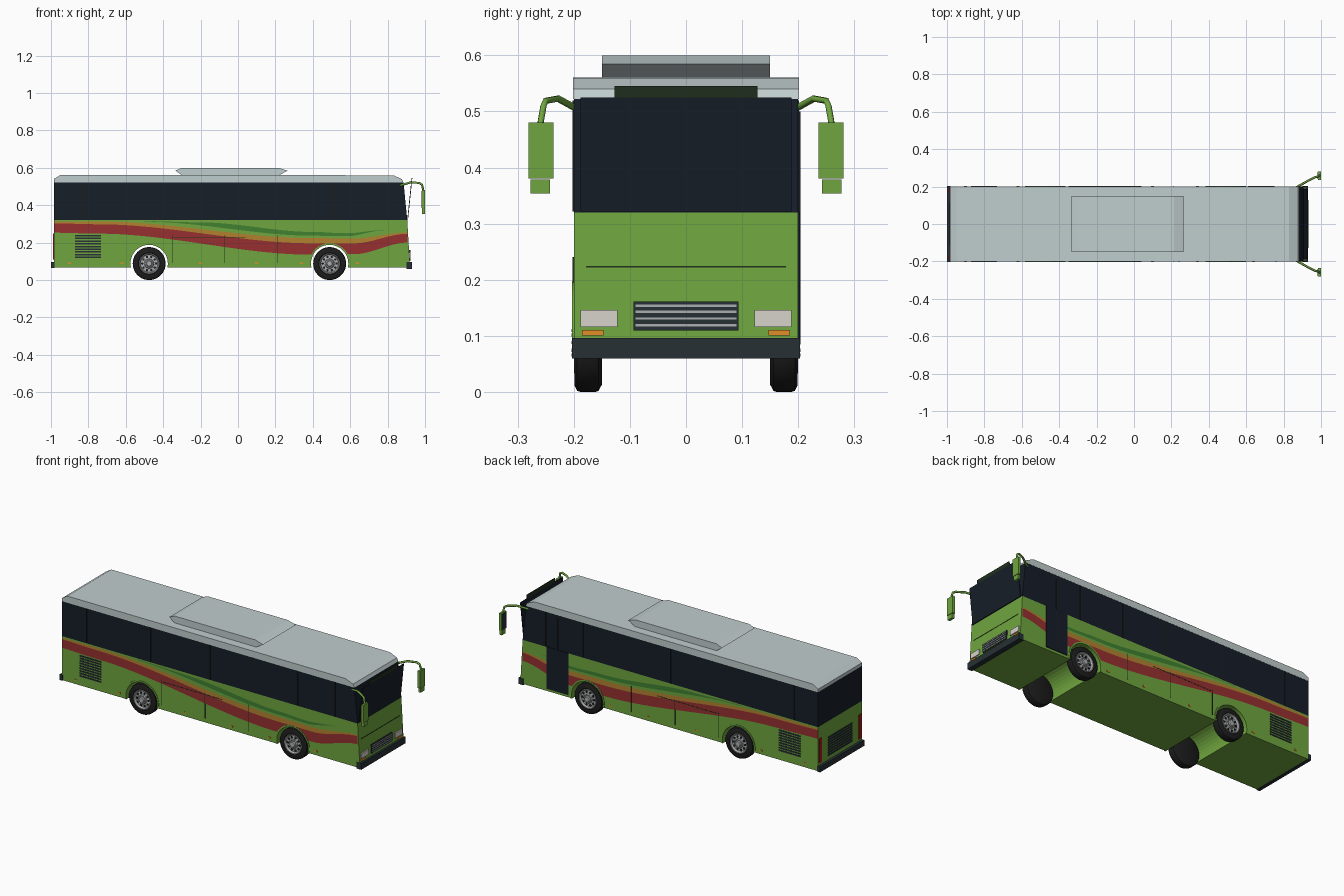
import bpy, bmesh, math
from math import pi, sin, cos, asin, sqrt

if "Cube" in bpy.data.objects:
    bpy.data.objects.remove(bpy.data.objects["Cube"])


def mat(name, r, g, b):
    m = bpy.data.materials.new(name)
    m.diffuse_color = (r, g, b, 1)
    m.use_nodes = True
    m.node_tree.nodes["Principled BSDF"].inputs["Base Color"].default_value = m.diffuse_color
    return m


GREEN = mat("green_paint", .16, .38, .05)
GLASS = mat("dark_glass", .008, .013, .022)
ROOF = mat("roof_grey", .53, .61, .61)
RED = mat("red_stripe", .31, .03, .03)
GOLD = mat("gold_stripe", .45, .22, .03)
DGREEN = mat("dark_green_stripe", .05, .22, .03)
DARK = mat("dark_trim", .02, .03, .035)
SEAM = mat("seam", .015, .03, .012)
RUBBER = mat("rubber", .012, .012, .012)
METAL = mat("metal", .42, .43, .44)
LAMP = mat("lamp", .68, .65, .6)
ORANGE = mat("orange_lamp", .75, .27, .02)
TAIL = mat("tail_red", .4, .01, .01)


def finish(name, bm, m):
    bmesh.ops.recalc_face_normals(bm, faces=bm.faces)
    me = bpy.data.meshes.new(name)
    bm.to_mesh(me)
    bm.free()
    me.materials.append(m)
    ob = bpy.data.objects.new(name, me)
    bpy.context.collection.objects.link(ob)
    return ob


def extrude(name, pts, y0, y1, m):
    """Side profile in x,z carried from y0 to y1."""
    bm = bmesh.new()
    a = [bm.verts.new((x, y0, z)) for x, z in pts]
    b = [bm.verts.new((x, y1, z)) for x, z in pts]
    bm.faces.new(a)
    bm.faces.new(b[::-1])
    for i in range(len(a)):
        j = (i + 1) % len(a)
        bm.faces.new((a[i], a[j], b[j], b[i]))
    return finish(name, bm, m)


def boxes(name, items, m):
    """Several boxes (x0,x1,y0,y1,z0,z1) as one part."""
    bm = bmesh.new()
    for x0, x1, y0, y1, z0, z1 in items:
        vs = bmesh.ops.create_cube(bm, size=1)["verts"]
        for v in vs:
            v.co = ((x0 + x1) / 2 + v.co.x * (x1 - x0), (y0 + y1) / 2 + v.co.y * (y1 - y0),
                    (z0 + z1) / 2 + v.co.z * (z1 - z0))
    return finish(name, bm, m)


def lathe(name, prof, cx, cz, s, m, seg=40):
    """Profile of (y, radius) turned about the wheel axis."""
    bm = bmesh.new()
    vs = [bm.verts.new((cx + r, s * y, cz)) for y, r in prof]
    es = [bm.edges.new(p) for p in zip(vs, vs[1:])]
    bmesh.ops.spin(bm, geom=vs + es, cent=(cx, 0, cz), axis=(0, 1, 0), angle=2 * pi, steps=seg)
    bmesh.ops.remove_doubles(bm, verts=bm.verts, dist=1e-5)
    ob = finish(name, bm, m)
    bpy.context.view_layer.objects.active = ob
    ob.select_set(True)
    bpy.ops.object.shade_smooth_by_angle(angle=math.radians(35))
    ob.select_set(False)
    return ob


def discs(name, cx, cz, y0, y1, ring, n, r, m, seg=10):
    """Ring of small cylinders on the wheel face."""
    bm = bmesh.new()
    for i in range(n):
        t = 2 * pi * i / n
        vs = bmesh.ops.create_cone(bm, cap_ends=True, segments=seg, radius1=r, radius2=r, depth=abs(y1 - y0))["verts"]
        for v in vs:
            v.co = (cx + ring * cos(t) + v.co.x, (y0 + y1) / 2 + v.co.z, cz + ring * sin(t) + v.co.y)
    return finish(name, bm, m)


WX, WZ, AR, FLOOR = (-.475, .49), .088, .1, .066


def arc(cx, r, n=20):
    a = asin((WZ - FLOOR) / r)
    return [(cx + r * cos(t), WZ + r * sin(t)) for t in
            [pi + a - (pi + 2 * a) * i / n for i in range(n + 1)]]


# Lower body with wheel arches through it, glass band, roof
extrude("lower_body", [(-.985, .32), (-.985, FLOOR)] + arc(WX[0], AR) + arc(WX[1], AR) +
        [(.92, FLOOR), (.905, .32)], -.2, .2, GREEN)
extrude("glass_band", [(-.985, .32), (.905, .32), (.885, .522), (-.985, .522)], -.2, .2, GLASS)
extrude("roof", [(-.985, .522), (.885, .522), (.876, .54), (.83, .56), (-.95, .561), (-.985, .54)],
        -.201, .201, ROOF)
extrude("roof_unit", [(-.335, .585), (-.3, .56), (.22, .56), (.265, .585), (.215, .6), (-.3, .6)],
        -.15, .15, ROOF)

# Forward leaning windscreen and destination panel
extrude("windscreen", [(.905, .322), (.909, .322), (.93, .525), (.926, .525)], -.188, .188, GLASS)
extrude("destination_panel", [(.926, .525), (.93, .525), (.932, .545), (.928, .545)], -.127, .127, SEAM)

# Bumpers
boxes("front_bumper", [(.9, .93, -.203, .203, .06, .096)], DARK)
boxes("rear_bumper", [(-1, -.98, -.203, .203, .064, .096)], DARK)


# Flowing side stripes
def curve(keys, x):
    for (x0, a), (x1, b) in zip(keys, keys[1:]):
        if x <= x1:
            t = max(0, (x - x0) / (x1 - x0))
            return a + (b - a) * t * t * (3 - 2 * t)
    return keys[-1][1]


def arch_top(x):
    return max([WZ + sqrt(max(0, (AR + .001) ** 2 - (x - c) ** 2)) if abs(x - c) < AR else 0 for c in WX])


def stripe(name, low, high, m):
    bm = bmesh.new()
    x0, x1, n = low[0][0], low[-1][0], 90
    for s in (-1, 1):
        prev = None
        for i in range(n + 1):
            x = x0 + (x1 - x0) * i / n
            hi = curve(high, x)
            lo = min(max(curve(low, x), arch_top(x)), max(hi, arch_top(x)))
            hi = max(hi, lo)
            cur = [bm.verts.new((x, s * .2015, z)) for z in (lo, hi)]
            if prev:
                bm.faces.new((prev[0], cur[0], cur[1], prev[1]))
            prev = cur
    return finish(name, bm, m)


red_lo = [(-.984, .253), (-.75, .248), (.4, .135), (.62, .138), (.905, .2)]
red_hi = [(-.984, .303), (-.75, .298), (.4, .196), (.62, .196), (.905, .247)]
gold_hi = [(-.984, .312), (-.75, .314), (.4, .224), (.62, .222), (.905, .254)]
stripe("red_stripe", red_lo, red_hi, RED)
stripe("gold_stripe", red_hi, gold_hi, GOLD)
stripe("dark_green_stripe", [(-.5, .312), (.4, .237), (.58, .234), (.78, .266)],
       [(-.5, .315), (-.2, .308), (.4, .257), (.58, .25), (.78, .267)], DGREEN)

# Side details on both sides
vents, seams, pillars, markers = [], [], [], []
for s in (-1, 1):
    a, b = sorted((s * .199, s * .2025))
    vents += [(-.872, -.732, a, b, .117 + i * .0145, .125 + i * .0145) for i in range(9)]
    seams += [(x - .0015, x + .0015, a, b, .09, .24) for x in (-.35, -.07, .21)]
    seams += [(-.35, .04, a, b, .226, .229)]
    pillars += [(x - .003, x + .003, a, s * .2012 if s > 0 else b, .322, .52)
                for x in (-.83, -.42, -.04, .24, .52, .76)]
    markers += [(x - .008, x + .008, a, b, .085, .093) for x in (-.9, -.62, -.2, .1, .34, .64)]
boxes("side_vents", vents, DARK)
boxes("panel_seams", seams, SEAM)
boxes("window_pillars", pillars, RUBBER)
boxes("side_markers", markers, ORANGE)
boxes("entry_door", [(.61, .75, .19, .2035, .08, .322)], GLASS)
boxes("door_seam", [(.678, .682, .2, .2045, .085, .5)], RUBBER)

# Front details
boxes("grille", [(.9, .921, -.094, .094, .11, .161)], DARK)
boxes("grille_bars", [(.91, .923, -.09, .09, z, z + .004) for z in (.117, .129, .141, .152)], METAL)
boxes("headlights", [(.9, .922, min(s * .122, s * .188), max(s * .122, s * .188), .116, .146) for s in (-1, 1)], LAMP)
boxes("indicators", [(.9, .922, min(s * .147, s * .185), max(s * .147, s * .185), .101, .111) for s in (-1, 1)], ORANGE)
boxes("front_seam", [(.9, .9125, -.178, .178, .222, .225)], SEAM)

# Rear details
boxes("tail_lights", [(-.989, -.98, s * .18 - .011, s * .18 + .011, .11, .25) for s in (-1, 1)], TAIL)
boxes("rear_vents", [(-.989, -.98, -.11, .11, .12 + i * .0145, .128 + i * .0145) for i in range(8)], DARK)

# Wheels and arch lips
for cx, end in zip(WX, ("rear", "front")):
    for s, side in ((-1, "right"), (1, "left")):
        tag = f"{end}_{side}"
        extrude(tag + "_arch_lip", arc(cx, AR) + arc(cx, AR + .009)[::-1], s * .199, s * .203, GREEN)
        lathe(tag + "_tyre", [(.15, 0), (.15, .075), (.156, .086), (.162, .088), (.187, .088),
                              (.194, .086), (.199, .076), (.199, .058), (.193, .054), (.188, .05)],
              cx, WZ, s, RUBBER)
        lathe(tag + "_rim", [(.18, .055), (.2, .055), (.2, .051), (.19, .046), (.192, .026),
                             (.198, .022), (.198, .017), (.203, .013), (.203, 0)], cx, WZ, s, METAL)
        discs(tag + "_rim_holes", cx, WZ, s * .186, s * .1935, .037, 10, .0065, RUBBER)
        discs(tag + "_wheel_nuts", cx, WZ, s * .19, s * .204, .023, 10, .0028, METAL, 6)

# Mirrors on curved arms
for s, side in ((-1, "right"), (1, "left")):
    cu = bpy.data.curves.new(side + "_mirror_arm", "CURVE")
    cu.dimensions = "3D"
    cu.bevel_depth, cu.bevel_resolution, cu.use_fill_caps = .006, 1, True
    path = [(.87, .197, .506), (.925, .228, .523), (.968, .25, .519), (.984, .254, .51), (.991, .26, .475)]
    sp = cu.splines.new("POLY")
    sp.points.add(len(path) - 1)
    for p, (x, y, z) in zip(sp.points, path):
        p.co = (x, s * y, z, 1)
    cu.materials.append(GREEN)
    bpy.context.collection.objects.link(bpy.data.objects.new(side + "_mirror_arm", cu))
    boxes(side + "_mirror", [(.984, 1, s * .2585 - .0225, s * .2585 + .0225, .381, .48),
                             (.984, .999, s * .2595 - .0175, s * .2595 + .0175, .354, .379)], GREEN)
    boxes(side + "_mirror_glass", [(.982, .9845, s * .2585 - .019, s * .2585 + .019, .386, .475)], DARK)
